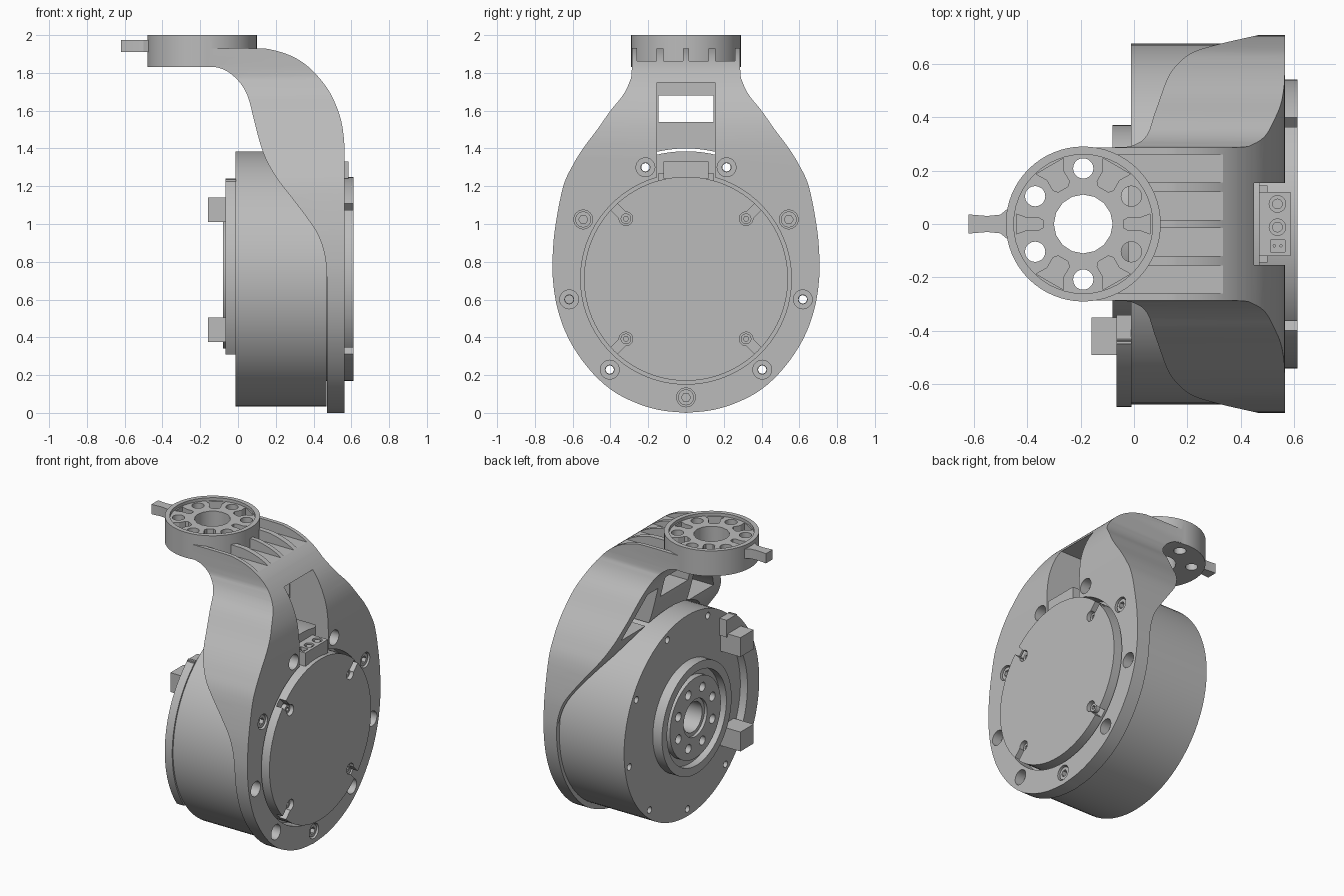
import bpy, bmesh
from math import sin, cos, pi, radians, asin
from mathutils import Vector

if "Cube" in bpy.data.objects:
    bpy.data.objects.remove(bpy.data.objects["Cube"], do_unlink=True)

grey = bpy.data.materials.new("light_grey")
grey.use_nodes = True
grey.diffuse_color = (0.5, 0.5, 0.5, 1)
grey.node_tree.nodes["Principled BSDF"].inputs["Base Color"].default_value = (0.5, 0.5, 0.5, 1)

CZ = 0.71  # height of the motor axis


def prism(name, pts, axis, a, b):
    """Extrude a 2D outline along an axis from a to b."""
    place = {"x": lambda p, t: (t, p[0], p[1]),
             "y": lambda p, t: (p[0], t, p[1]),
             "z": lambda p, t: (p[0], p[1], t)}[axis]
    bm = bmesh.new()
    low = [bm.verts.new(place(p, a)) for p in pts]
    high = [bm.verts.new(place(p, b)) for p in pts]
    bm.faces.new(low)
    bm.faces.new(high)
    n = len(pts)
    for i in range(n):
        j = (i + 1) % n
        bm.faces.new((low[i], low[j], high[j], high[i]))
    bmesh.ops.recalc_face_normals(bm, faces=bm.faces)
    me = bpy.data.meshes.new(name)
    bm.to_mesh(me)
    bm.free()
    me.materials.append(grey)
    ob = bpy.data.objects.new(name, me)
    bpy.context.collection.objects.link(ob)
    return ob


def disc(name, c, r, axis, a, b, n=32):
    pts = [(c[0] + r * cos(2 * pi * i / n), c[1] + r * sin(2 * pi * i / n)) for i in range(n)]
    return prism(name, pts, axis, a, b)


def box(name, x, y, z):
    return prism(name, [(x[0], y[0]), (x[1], y[0]), (x[1], y[1]), (x[0], y[1])], "z", z[0], z[1])


def combine(ob, tool, op="DIFFERENCE"):
    """Apply a boolean and throw the tool away."""
    m = ob.modifiers.new("bool", "BOOLEAN")
    m.operation, m.object, m.solver = op, tool, "EXACT"
    dg = bpy.context.evaluated_depsgraph_get()
    me = bpy.data.meshes.new_from_object(ob.evaluated_get(dg))
    ob.modifiers.clear()
    ob.data = me
    bpy.data.objects.remove(tool, do_unlink=True)


def spline(pts, steps=4):
    """Catmull-Rom curve through the points."""
    v = [Vector(p) for p in pts]
    v = [v[0] * 2 - v[1]] + v + [v[-1] * 2 - v[-2]]
    out = []
    for p, q, r, s in zip(v, v[1:], v[2:], v[3:]):
        for k in range(steps):
            t = k / steps
            out.append(0.5 * (2 * q + (r - p) * t + (2 * p - 5 * q + 4 * r - s) * t * t
                              + (3 * q - p - 3 * r + s) * t ** 3))
    return out + [v[-2]]


def polar(r, deg, c=(0, CZ)):
    return c[0] + r * cos(radians(deg)), c[1] + r * sin(radians(deg))


# Bracket: side profile crossed with an egg-shaped outline
outer = spline([(-.19, 1.93), (.1, 1.93), (.18, 1.922), (.27, 1.895), (.35, 1.85), (.42, 1.785),
                (.49, 1.69), (.54, 1.57), (.56, 1.46), (.565, 1.36)])
inner = spline([(.47, .72), (.46, .83), (.425, .94), (.36, 1.04), (.28, 1.145), (.2, 1.25), (.14, 1.36),
                (.105, 1.47), (.08, 1.57), (.05, 1.68), (0, 1.76), (-.08, 1.82), (-.19, 1.84)])
bracket = prism("bracket", outer + [Vector((.565, -.1)), Vector((.47, -.1))] + inner, "y", -1, 1)
half = spline([(0, 0), (.14, .015), (.27, .055), (.4, .125), (.52, .24), (.62, .39), (.68, .55), (.705, .71),
               (.705, .85), (.69, 1.0), (.65, 1.2), (.6, 1.31), (.545, 1.4), (.47, 1.5), (.4, 1.6),
               (.335, 1.68), (.3, 1.75), (.287, 1.82), (.287, 2.1)])
egg = half + [Vector((-p.x, p.y)) for p in reversed(half[1:])]
combine(bracket, prism("egg", egg, "x", -1, 1), "INTERSECT")

# Seat for the motor, cap opening, cable window
combine(bracket, disc("seat", (0, CZ), .69, "x", -1, .47, 96))
combine(bracket, disc("cap_hole", (0, CZ), .558, "x", .3, 1, 96))
combine(bracket, box("window", (.28, 1), (-.153, .153), (1.2, 1.75)))
combine(bracket, box("window_through", (-.5, 1), (-.145, .145), (1.54, 1.68)))
for s in (-1, 1):
    # Hollow behind the side walls
    pocket = [(.2, 1.36), (.2, 1.62), (.31, 1.62), (.45, 1.43), (.49, 1.36)]
    combine(bracket, prism("pocket", [(s * y, z) for y, z in pocket], "x", -.5, .44))
    # Grooves between the top ribs
    for a, b in ((.015, .12), (.155, .26)):
        combine(bracket, box("groove", (-.1, .6), sorted((s * a, s * b)), (1.862, 2.1)))

# Mounting head with recess, holes and slots
HX = -.19
combine(bracket, disc("head", (HX, 0), .29, "z", 1.83, 2.0, 64), "UNION")
combine(bracket, disc("head_recess", (HX, 0), .26, "z", 1.98, 2.1, 48))
combine(bracket, disc("head_bore", (HX, 0), .11, "z", 1.7, 2.1, 16))
for i in range(6):
    combine(bracket, disc("head_hole", polar(.208, 30 + 60 * i, (HX, 0)), .038, "z", 1.78, 2.1, 20))
    d = 60 * i
    w = .022 if i % 3 == 0 else .035
    e, n = Vector((cos(radians(d)), sin(radians(d)))), Vector((-sin(radians(d)), cos(radians(d))))
    slot = [(.15, -w * .6), (.165, -w), (.21, -w), (.25, -w * 1.7),
            (.25, w * 1.7), (.21, w), (.165, w), (.15, w * .6)]
    combine(bracket, prism("slot", [Vector((HX, 0)) + e * r + n * t for r, t in slot], "z", 1.93, 2.1))
tab = [(-.62, -.036), (-.55, -.03), (-.5, -.035), (-.47, -.06)]
prism("pointer_tab", tab + [(x, -y) for x, y in reversed(tab)], "z", 1.91, 1.975)

# Motor body
body = disc("motor_body", (0, CZ), .675, "x", -.012, .469, 96)
combine(body, disc("bore", (0, CZ), .1, "x", -.1, .1))

# Bolt holes shared by bracket and motor
for i in range(9):
    c = polar(.628, 30 + 40 * i)
    blind = i % 3 == 0
    combine(body, disc("hole", c, .022, "x", -.1, .05 if blind else 1, 16))
    combine(bracket, disc("counterbore", c, .05, "x", .5, 1, 24))
    if blind:
        bolt = disc("bracket_bolt", c, .042, "x", .47, .555, 24)
        combine(bolt, disc("socket", c, .024, "x", .52, 1, 6))
    else:
        combine(bracket, disc("hole", c, .024, "x", .3, 1, 16))

# Rear cap with four recessed screws
cap = disc("rear_cap", (0, CZ), .54, "x", .44, .612, 96)
for i in range(4):
    d = 45 + 90 * i
    c = polar(.45, d)
    combine(cap, disc("screw_well", c, .036, "x", .56, 1, 24))
    e, n = Vector((cos(radians(d)), sin(radians(d)))), Vector((-sin(radians(d)), cos(radians(d))))
    o = Vector((0, CZ))
    combine(cap, prism("slot", [o + e * r + n * t for r, t in
                                ((.45, -.025), (.6, -.025), (.6, .025), (.45, .025))], "x", .565, 1))
    screw = disc("cap_screw", c, .028, "x", .55, .59, 20)
    combine(screw, disc("socket", c, .014, "x", .57, 1, 6))

# Cable connector in the window
plug = box("connector", (.47, .585), (-.12, .12), (1.24, 1.33))
for y in (.075, -.012):
    combine(plug, disc("socket", (.537, y), .031, "z", 1.29, 2, 20))
    disc("connector_pin", (.537, y), .02, "z", 1.28, 1.325, 12)
combine(plug, box("signal_socket", (.51, .565), (-.105, -.06), (1.29, 2)))
for x in (.525, .55):
    disc("signal_pin", (x, -.082), .006, "z", 1.28, 1.32, 8)
box("connector_foot", (.46, .5), (-.145, .145), (1.22, 1.27))

# Output hub and flange
hub = disc("output_hub", (0, CZ), .37, "x", -.08, 0, 64)
combine(hub, disc("hub_recess", (0, CZ), .315, "x", -.2, -.03, 64))
combine(hub, disc("bore", (0, CZ), .1, "x", -.2, .1))
flange = disc("output_flange", (0, CZ), .27, "x", -.07, -.02, 64)
combine(flange, disc("bore", (0, CZ), .1, "x", -.2, .1))
combine(flange, disc("bore_step", (0, CZ), .125, "x", -.2, -.05))
for i in range(8):
    combine(flange, disc("hole", polar(.195, 22.5 + 45 * i), .03, "x", -.2, -.03, 16))

# Curved stop plate and its two blocks
R, RI = .685, .56
lo, hi = asin(-.4 / R), asin(.53 / R)
arc = [lo + (hi - lo) * i / 32 for i in range(33)]
band = ([(-R * cos(a), CZ + R * sin(a)) for a in arc]
        + [(-RI * cos(a), CZ + RI * sin(a)) for a in reversed(arc)])
prism("stop_plate", band, "x", -.065, -.01)
box("upper_stop", (-.16, -.01), (-.49, -.35), (1.01, 1.14))
box("upper_stop_foot", (-.065, -.01), (-.45, -.34), (1.12, 1.235))
box("lower_stop", (-.16, -.01), (-.49, -.35), (.375, .505))

# Smooth round walls, keep edges sharp
bpy.ops.object.select_all(action="DESELECT")
for ob in bpy.context.collection.objects:
    if ob.type == "MESH" and ob.data.materials and ob.data.materials[0] == grey:
        ob.select_set(True)
bpy.context.view_layer.objects.active = bracket
bpy.ops.object.shade_smooth_by_angle(angle=radians(30))
